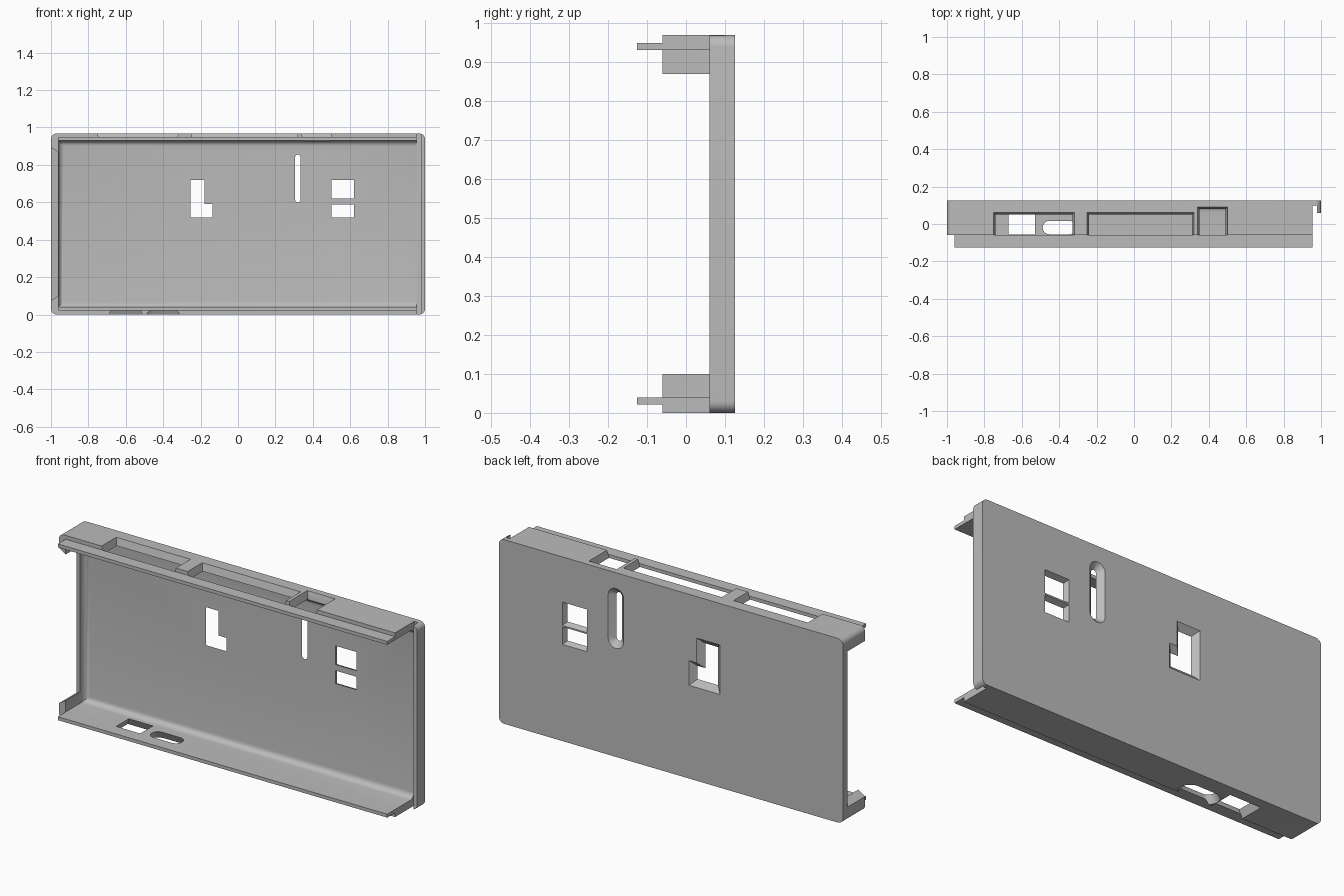
import bpy, bmesh, math
from mathutils import Vector

if "Cube" in bpy.data.objects:
    bpy.data.objects.remove(bpy.data.objects["Cube"])

grey = bpy.data.materials.new("light grey plastic")
grey.use_nodes = True
grey.diffuse_color = (0.5, 0.5, 0.5, 1)
grey.node_tree.nodes["Principled BSDF"].inputs["Base Color"].default_value = (0.5, 0.5, 0.5, 1)

H = 0.968                      # total height
FRONT, INNER, BACK = -0.06, 0.097, 0.125
AXES = {"x": lambda u, v, d: (d, u, v),
        "y": lambda u, v, d: (u, d, v),
        "z": lambda u, v, d: (u, v, d)}


def rect(u0, u1, v0, v1):
    return [(u0, v0), (u1, v0), (u1, v1), (u0, v1)]


def rounded(u0, u1, v0, v1, r, steps=8):
    centres = [(u1 - r, v1 - r), (u0 + r, v1 - r), (u0 + r, v0 + r), (u1 - r, v0 + r)]
    pts = []
    for q, (cu, cv) in enumerate(centres):
        for i in range(steps + 1):
            a = math.pi / 2 * (q + i / steps)
            pts.append((cu + r * math.cos(a), cv + r * math.sin(a)))
    return pts


def grow(pts, d):
    """Mitred offset of a counter-clockwise outline."""
    out = []
    for i, p in enumerate(pts):
        p, a, b = Vector(p), Vector(pts[i - 1]), Vector(pts[(i + 1) % len(pts)])
        e, f = (p - a).normalized(), (b - p).normalized()
        n, m = Vector((e.y, -e.x)), Vector((f.y, -f.x))
        out.append(p + (n + m) * d / (1 + n.dot(m)))
    return out


def loft(name, axis, sections):
    """Solid through (outline, depth) sections along an axis."""
    bm = bmesh.new()
    rings = [[bm.verts.new(AXES[axis](u, v, d)) for u, v in pts] for pts, d in sections]
    for r, s in zip(rings, rings[1:]):
        for i in range(len(r)):
            j = (i + 1) % len(r)
            bm.faces.new((r[i], r[j], s[j], s[i]))
    bm.faces.new(rings[0])
    bm.faces.new(rings[-1])
    bmesh.ops.recalc_face_normals(bm, faces=bm.faces)
    mesh = bpy.data.meshes.new(name)
    bm.to_mesh(mesh)
    bm.free()
    mesh.materials.append(grey)
    ob = bpy.data.objects.new(name, mesh)
    bpy.context.collection.objects.link(ob)
    return ob


def prism(name, axis, pts, d0, d1):
    return loft(name, axis, [(pts, d0), (pts, d1)])


def flared(axis, pts, inside, outside, flare):
    """Opening that widens from the inner to the outer surface."""
    s = math.copysign(0.02, outside - inside)
    wide = grow(pts, flare)
    return loft("cutter", axis, [(pts, inside - s), (pts, inside), (wide, outside), (wide, outside + s)])


def cut(target, tool):
    mod = target.modifiers.new("cut", "BOOLEAN")
    mod.operation, mod.solver, mod.object = "DIFFERENCE", "EXACT", tool
    tool.hide_render = True
    bpy.context.view_layer.objects.active = target
    bpy.ops.object.modifier_apply(modifier=mod.name)
    bpy.data.objects.remove(tool)


# Shell block with rounded corners
shell = prism("case_shell", "y", rounded(-1, 1, 0, H, 0.03), FRONT, BACK)

# Hollow inside with filleted rear edges
cavity = prism("cutter", "y", rect(-0.96, 0.97, 0.04, 0.93), -0.2, INNER)
bm = bmesh.new()
bm.from_mesh(cavity.data)
rear = [e for e in bm.edges if all(v.co.y > 0 for v in e.verts)
        and not all(v.co.x > 0.9 for v in e.verts)]
bmesh.ops.bevel(bm, geom=rear, offset=0.03, segments=5, profile=0.5, affect="EDGES")
bm.to_mesh(cavity.data)
bm.free()
cut(shell, cavity)

# Open end on the left: gap behind a low end wall
cut(shell, prism("cutter", "z", rect(0.955, 0.978, -0.2, 0.1), -0.1, 1.1))
cut(shell, prism("cutter", "z", rect(0.97, 1.1, -0.2, 0.06), -0.1, 1.1))

# Wide opening in the right end wall, leaving corner tabs
cut(shell, flared("x", rect(-0.2, 0.06, 0.1, H - 0.1), -0.96, -1, 0.025))

# Back plate openings
l_shape = [(-0.255, 0.52), (-0.135, 0.52), (-0.135, 0.59), (-0.18, 0.59), (-0.18, 0.72), (-0.255, 0.72)]
for pts, flare in ((l_shape, 0.03),
                   (rounded(0.305, 0.335, 0.6, 0.855, 0.0149), 0.03),
                   (rect(0.5, 0.62, 0.62, 0.718), 0.012),
                   (rect(0.5, 0.62, 0.52, 0.588), 0.012)):
    cut(shell, flared("y", pts, INNER, BACK, flare))

# Top wall cutouts, open towards the front
for x0, x1, y1 in ((-0.74, -0.33, 0.05), (-0.24, 0.31, 0.05), (0.35, 0.49, 0.08)):
    cut(shell, flared("z", rect(x0, x1, -0.08, y1), 0.93, H, 0.011))

# Bottom wall ports
cut(shell, flared("z", rect(-0.67, -0.53, -0.055, 0.05), 0.04, 0, 0.02))
cut(shell, flared("z", rounded(-0.488, -0.312, -0.055, 0.017, 0.0355), 0.04, 0, 0.02))

# Front rails along top and bottom walls
parts = [shell]
for name, z0, z1 in (("top_rail", 0.93, 0.948), ("bottom_rail", 0.022, 0.04)):
    parts.append(prism(name, "y", rect(-0.96, 0.955, z0, z1), -0.125, FRONT))

# Smooth the fillets, keep edges sharp
bpy.ops.object.select_all(action="DESELECT")
for ob in parts:
    ob.select_set(True)
bpy.context.view_layer.objects.active = shell
bpy.ops.object.shade_smooth_by_angle(angle=math.radians(30))
